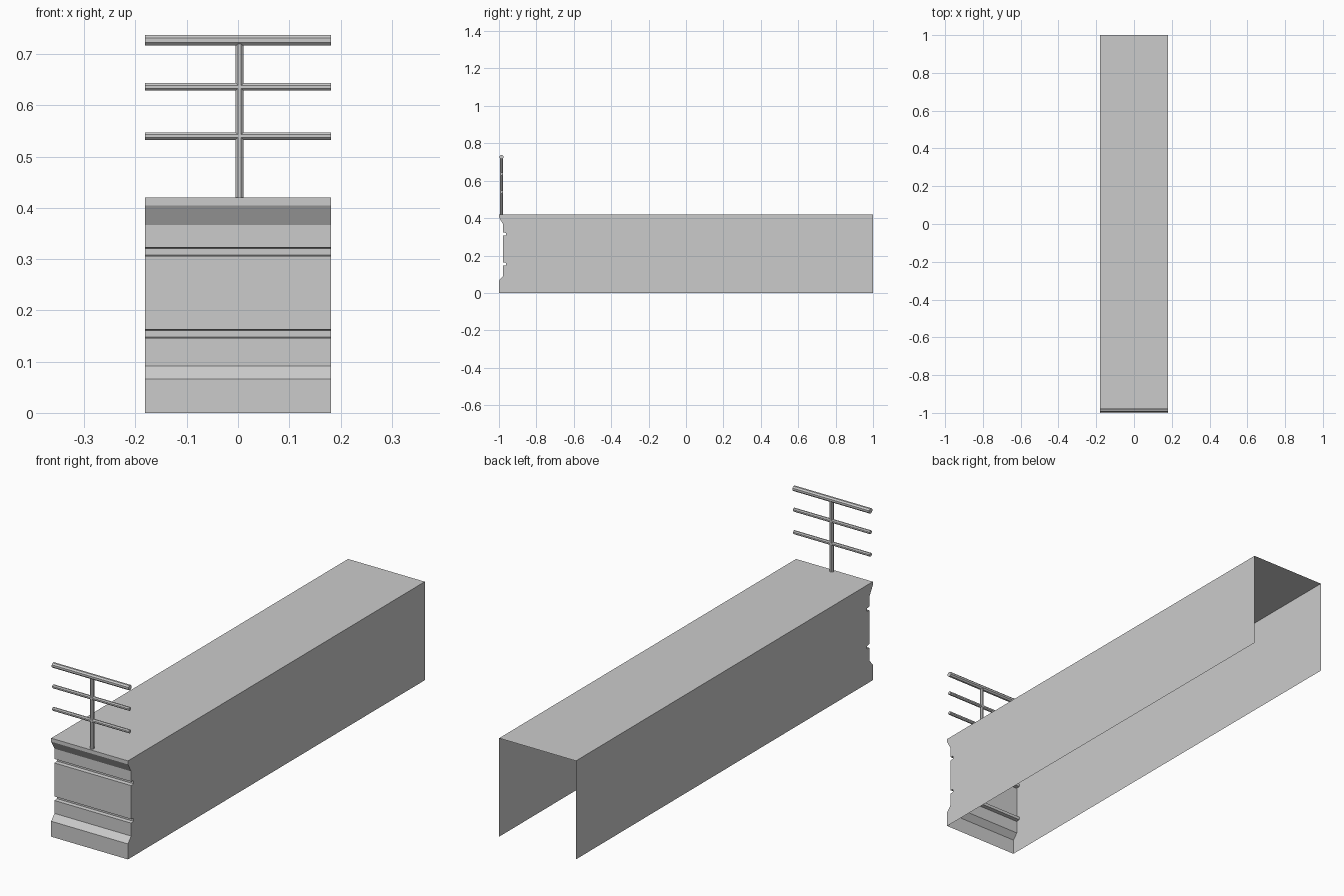
import bpy
import bmesh
from math import pi
from mathutils import Matrix

cube = bpy.data.objects.get("Cube")
if cube:
    bpy.data.objects.remove(cube, do_unlink=True)

HALF_W = 0.181
HEIGHT = 0.42
RAIL_Y = -0.986

grey = bpy.data.materials.new("light_grey")
grey.use_nodes = True
grey.diffuse_color = (0.6, 0.6, 0.6, 1)
grey.node_tree.nodes["Principled BSDF"].inputs["Base Color"].default_value = (0.6, 0.6, 0.6, 1)


def finish(name, bm):
    mesh = bpy.data.meshes.new(name)
    bm.to_mesh(mesh)
    bm.free()
    mesh.materials.append(grey)
    obj = bpy.data.objects.new(name, mesh)
    bpy.context.collection.objects.link(obj)
    return obj


def groove(z):
    # narrow horizontal slot with slightly tapered lips
    return [(-0.978, z), (-0.962, z + 0.002), (-0.962, z + 0.015), (-0.978, z + 0.017)]


# Moulded front edge, bottom to top, as (y, z)
profile = [(-1, 0), (-1, 0.066), (-0.978, 0.091)]
profile += groove(0.146) + groove(0.306)
profile += [(-0.978, 0.367), (-1, 0.405), (-1, HEIGHT)]

# Platform shell: moulded front, top and two sides, open below and behind
bm = bmesh.new()
right = [bm.verts.new((-HALF_W, y, z)) for y, z in profile + [(1, HEIGHT), (1, 0)]]
left = [bm.verts.new((HALF_W, v.co.y, v.co.z)) for v in right]
for i in range(len(right) - 2):
    bm.faces.new((right[i], left[i], left[i + 1], right[i + 1]))
bm.faces.new(right)
bm.faces.new(left[::-1])
finish("platform_shell", bm)


def tube(name, radius, length, centre, along_x):
    # eight-sided bar with flat sides facing up and forward
    bm = bmesh.new()
    bmesh.ops.create_cone(bm, cap_ends=True, segments=8, radius1=radius,
                          radius2=radius, depth=length)
    turn = Matrix.Rotation(pi / 8, 4, "Z")
    if along_x:
        turn = Matrix.Rotation(pi / 2, 4, "Y") @ turn
    bmesh.ops.transform(bm, matrix=Matrix.Translation(centre) @ turn, verts=bm.verts)
    return finish(name, bm)


# Railing: one post, a thick handrail and two thinner rails
tube("railing_post", 0.008, 0.305, (0.003, RAIL_Y, 0.5725), False)
for name, radius, z in (("handrail", 0.011, 0.727),
                        ("middle_rail", 0.0078, 0.636),
                        ("lower_rail", 0.0078, 0.54)):
    tube(name, radius, 2 * HALF_W, (0, RAIL_Y, z), True)
